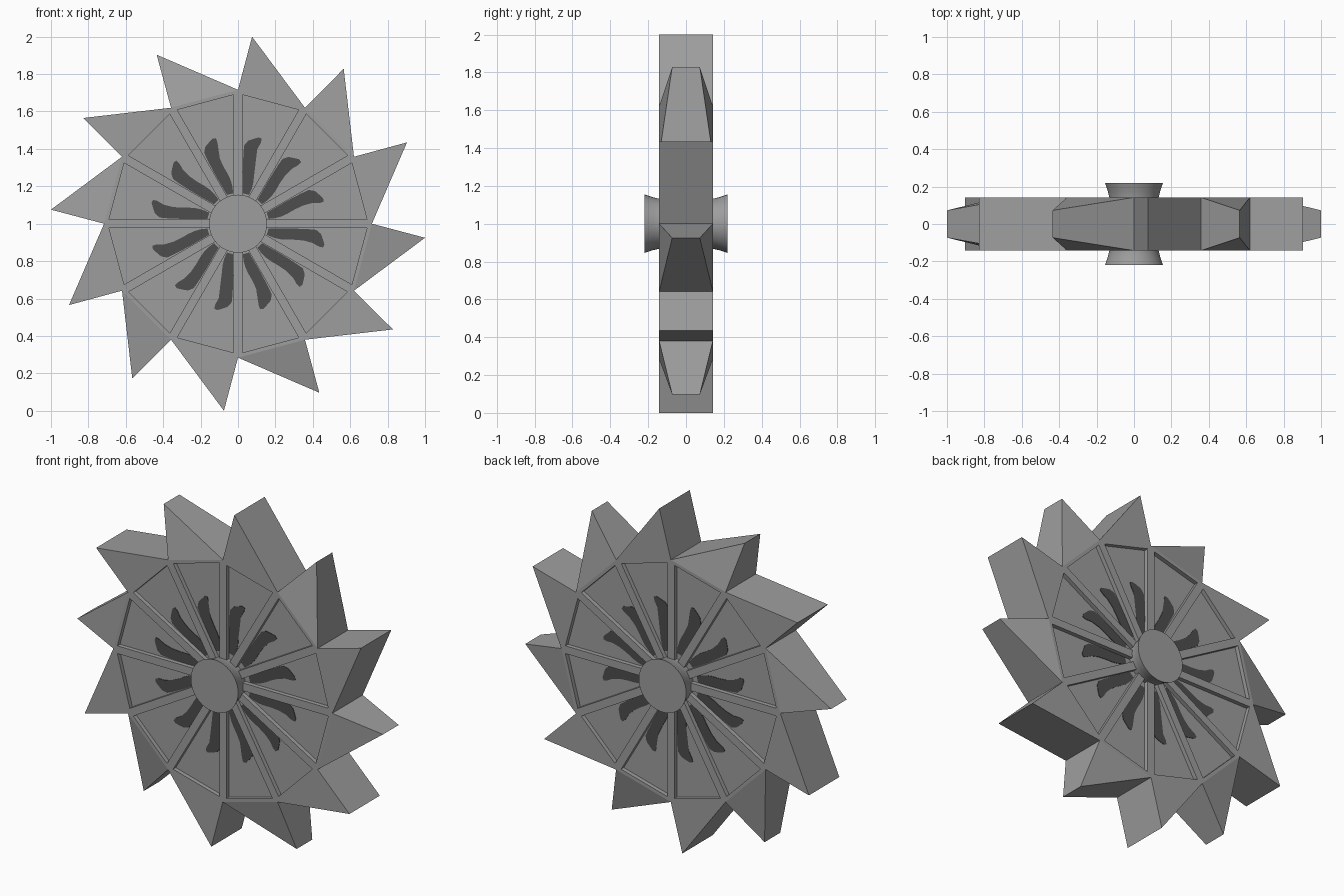
import bpy, bmesh, math
from mathutils import Vector

if "Cube" in bpy.data.objects:
    bpy.data.objects.remove(bpy.data.objects["Cube"])

N = 12                       # sectors / teeth
STEP = math.radians(30)
HALF = 0.142                 # half thickness of the wheel
NARROW = 0.073               # half thickness at tapered tips
FLOOR = 0.117                # half thickness at recessed panels
ROOT, TIP = 0.716, 1.0028    # tooth radii
TIP_LEAN = math.radians(4.3)
SPOKE = 0.023                # half width of spokes
RIM = 0.672                  # apothem of the panel's outer edge


def material(name, v):
    m = bpy.data.materials.new(name)
    m.diffuse_color = (v, v, v, 1)
    m.use_nodes = True
    m.node_tree.nodes["Principled BSDF"].inputs["Base Color"].default_value = m.diffuse_color
    return m


grey = material("steel grey", 0.34)
dark = material("dark grey", 0.075)


def polar(r, a, y):
    return Vector((r * math.cos(a), y, 1 + r * math.sin(a)))


def finish(bm, name, mat):
    bmesh.ops.remove_doubles(bm, verts=bm.verts, dist=1e-5)
    bmesh.ops.recalc_face_normals(bm, faces=bm.faces)
    me = bpy.data.meshes.new(name)
    bm.to_mesh(me)
    bm.free()
    ob = bpy.data.objects.new(name, me)
    me.materials.append(mat)
    bpy.context.collection.objects.link(ob)
    return ob


def face(bm, *pts):
    return bm.faces.new([bm.verts.new(p) for p in pts])


# Toothed wheel with spokes and recessed wedge panels
bm = bmesh.new()
apex = SPOKE / math.sin(STEP / 2)
half_w = (RIM - apex) * math.tan(STEP / 2)
pr, pa = math.hypot(RIM, half_w), math.atan2(half_w, RIM)
for j in range(N):
    a0, a1 = j * STEP, (j + 1) * STEP
    mid = (a0 + a1) / 2
    tip_y = NARROW if (j + 1) % 2 == 0 else HALF
    rim = []
    for s in (-1, 1):
        y = s * HALF
        c = polar(0, 0, y)
        r0, r1 = polar(ROOT, a0, y), polar(ROOT, a1, y)
        t = polar(TIP, a1 - TIP_LEAN, s * tip_y)
        top = [polar(apex, mid, y), polar(pr, mid - pa, y), polar(pr, mid + pa, y)]
        low = [Vector((p.x, s * FLOOR, p.z)) for p in top]
        face(bm, c, r0, top[1], top[0])          # spoke halves and rim strip
        face(bm, r0, r1, top[2], top[1])
        face(bm, r1, c, top[0], top[2])
        for i in range(3):                       # panel walls
            k = (i + 1) % 3
            face(bm, top[i], top[k], low[k], low[i])
        face(bm, *low)                           # panel floor
        face(bm, r0, t, r1)                      # tooth side
        rim.append((r0, t, r1))
    for i in range(2):                           # tooth flanks
        face(bm, rim[0][i], rim[0][i + 1], rim[1][i + 1], rim[1][i])
finish(bm, "toothed_wheel", grey)

# Curved painted blades on each panel: (radius, degrees from panel middle)
BLADE = [(.165, -6), (.20, -6.5), (.235, -5.5), (.27, -3.5), (.31, -1), (.36, .6),
         (.41, .6), (.45, -.8), (.472, -.6), (.475, 1.5), (.462, 4.5), (.447, 8),
         (.42, 10.5), (.38, 10.6), (.33, 10.3), (.28, 9.8), (.22, 8.3), (.165, 6)]
for s, name in ((-1, "front_blades"), (1, "back_blades")):
    bm = bmesh.new()
    for j in range(N):
        mid = (j + .5) * STEP
        ring = [[polar(r, mid + math.radians(d), s * y) for r, d in BLADE]
                for y in (FLOOR - .001, FLOOR + .003)]
        face(bm, *ring[0])
        face(bm, *ring[1])
        for i in range(len(BLADE)):
            k = (i + 1) % len(BLADE)
            face(bm, ring[0][i], ring[0][k], ring[1][k], ring[1][i])
    bmesh.ops.triangulate(bm, faces=[f for f in bm.faces if len(f.verts) > 4])
    finish(bm, name, dark)

# Flared round hub, one on each side
SEG = 48
PROFILE = [(.130, .10), (.132, .142), (.140, .175), (.150, .205), (.155, .22)]
for s, name in ((-1, "front_hub"), (1, "back_hub")):
    bm = bmesh.new()
    rings = [[polar(r, i * math.tau / SEG, s * y) for i in range(SEG)] for r, y in PROFILE]
    for a, b in zip(rings, rings[1:]):
        for i in range(SEG):
            k = (i + 1) % SEG
            face(bm, a[i], a[k], b[k], b[i])
    face(bm, *rings[0])
    face(bm, *rings[-1])
    hub = finish(bm, name, grey)
    bpy.ops.object.select_all(action='DESELECT')
    hub.select_set(True)
    bpy.context.view_layer.objects.active = hub
    bpy.ops.object.shade_smooth_by_angle(angle=math.radians(35))
